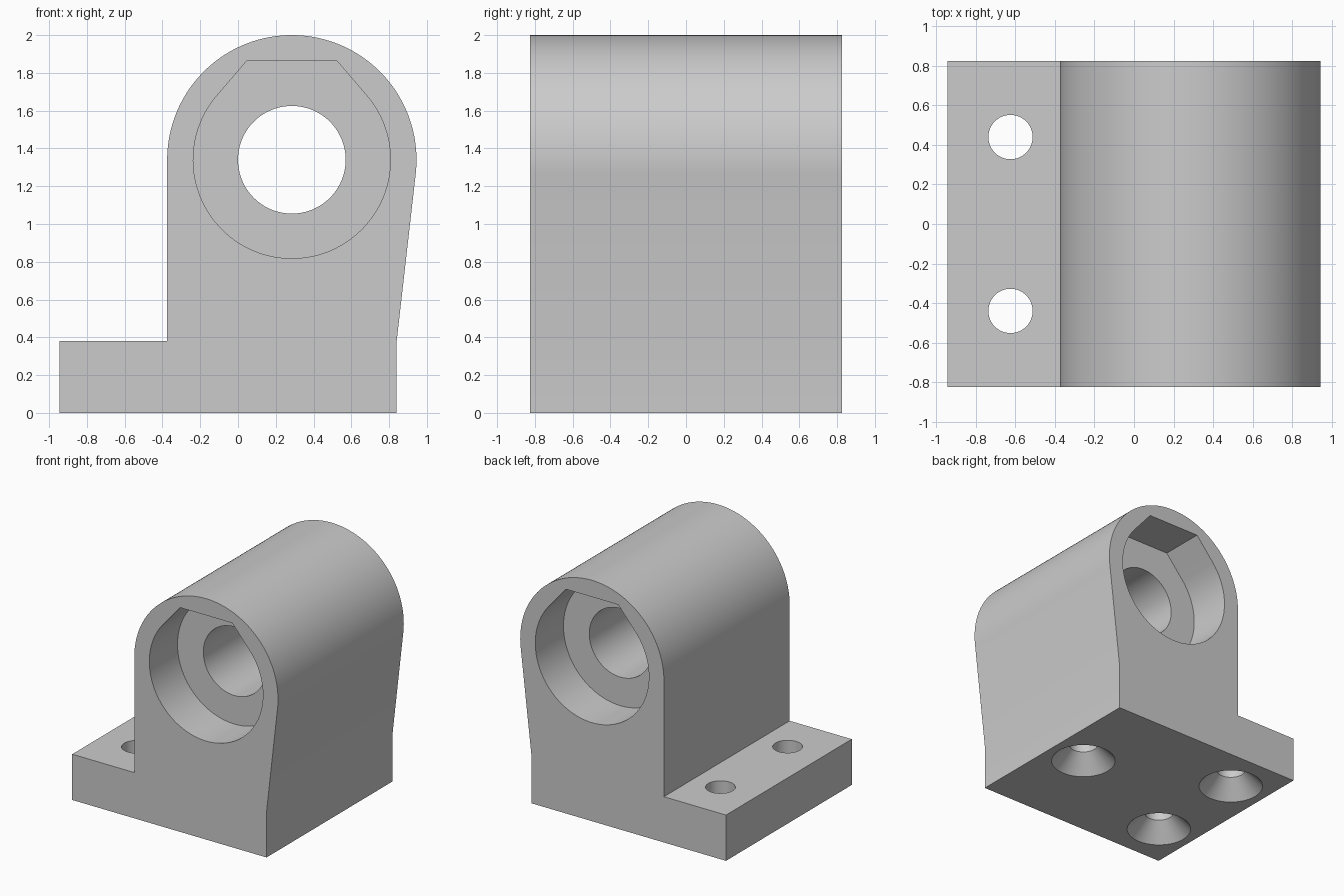
import bpy, bmesh
from math import sin, cos, radians, pi

cube = bpy.data.objects.get("Cube")
if cube:
    bpy.data.objects.remove(cube, do_unlink=True)

HALF = 0.825            # half length along y
CX, CZ = 0.285, 1.34    # bore axis
BASE = 0.38             # flange thickness
POCKET = 0.37           # depth of the end pockets

grey = bpy.data.materials.new("plain_grey")
grey.use_nodes = True
colour = (0.6, 0.6, 0.6, 1)
grey.diffuse_color = colour
grey.node_tree.nodes["Principled BSDF"].inputs["Base Color"].default_value = colour


def finish(name, bm):
    bmesh.ops.recalc_face_normals(bm, faces=bm.faces)
    mesh = bpy.data.meshes.new(name)
    bm.to_mesh(mesh)
    bm.free()
    mesh.materials.append(grey)
    obj = bpy.data.objects.new(name, mesh)
    bpy.context.collection.objects.link(obj)
    return obj


def arc(radius, start, end, steps):
    angles = [radians(start + (end - start) * i / steps) for i in range(steps + 1)]
    return [(CX + radius * cos(a), CZ + radius * sin(a)) for a in angles]


def extrude_profile(name, points, y0, y1):
    """Extrude an x-z outline along y."""
    bm = bmesh.new()
    face = bm.faces.new([bm.verts.new((x, y0, z)) for x, z in points])
    new = bmesh.ops.extrude_face_region(bm, geom=[face])["geom"]
    verts = [v for v in new if isinstance(v, bmesh.types.BMVert)]
    bmesh.ops.translate(bm, verts=verts, vec=(0, y1 - y0, 0))
    return finish(name, bm)


def lathe_cutter(name, profile, x, y, segments=64):
    """Stack of rings (radius, z), capped at both ends."""
    bm = bmesh.new()
    rings = [[bm.verts.new((x + r * cos(2 * pi * i / segments),
                            y + r * sin(2 * pi * i / segments), z))
              for i in range(segments)] for r, z in profile]
    for low, high in zip(rings, rings[1:]):
        for i in range(segments):
            j = (i + 1) % segments
            bm.faces.new((low[i], low[j], high[j], high[i]))
    bm.faces.new(rings[0])
    bm.faces.new(rings[-1])
    return finish(name, bm)


# Body: L-shaped foot rising into a rounded housing with one leaning side
body = extrude_profile(
    "bearing_block",
    [(-0.945, 0), (0.84, 0), (0.84, BASE)] + arc(0.66, -6.5, 180, 96)
    + [(-0.375, BASE), (-0.945, BASE)], -HALF, HALF)

# Main bore
cutters = [extrude_profile("bore_cutter", arc(0.285, 0, 360, 96)[:-1], -1, 1)]

# End pockets: round below, sloped shoulders and a flat roof above
pocket = arc(0.522, 140, 400, 96) + [(CX + 0.24, 1.862), (CX - 0.24, 1.862)]
for side, name in ((-1, "front"), (1, "back")):
    cutters.append(extrude_profile(name + "_pocket_cutter", pocket,
                                   side * (HALF - POCKET), side))

# Screw holes, countersunk from below; the one under the housing is blind
for name, x, y, top in (("flange_front", -0.625, -0.44, 0.5),
                        ("flange_back", -0.625, 0.44, 0.5),
                        ("housing", 0.52, 0, BASE)):
    cutters.append(lathe_cutter(
        name + "_screw_cutter",
        [(0.26, -0.01), (0.25, 0), (0.112, 0.145), (0.112, top)], x, y))

for cutter in cutters:
    mod = body.modifiers.new(cutter.name, "BOOLEAN")
    mod.operation = "DIFFERENCE"
    mod.solver = "EXACT"
    mod.object = cutter

# Apply the cuts, then discard the cutters
bpy.context.view_layer.update()
depsgraph = bpy.context.evaluated_depsgraph_get()
cut_mesh = bpy.data.meshes.new_from_object(body.evaluated_get(depsgraph))
body.modifiers.clear()
body.data = cut_mesh
for cutter in cutters:
    bpy.data.objects.remove(cutter, do_unlink=True)

bpy.ops.object.select_all(action="DESELECT")
body.select_set(True)
bpy.context.view_layer.objects.active = body
bpy.ops.object.shade_smooth_by_angle(angle=radians(20))
